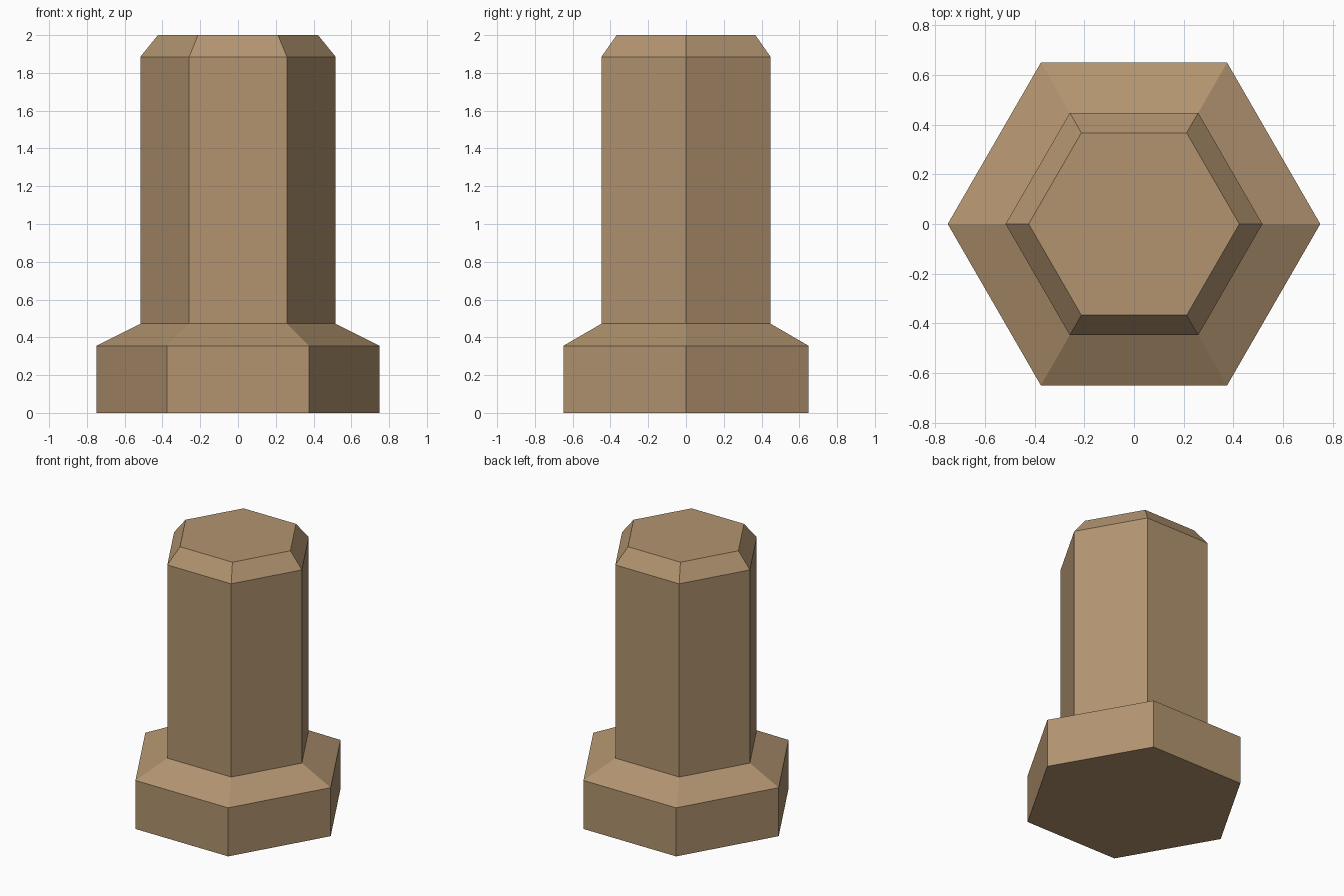
import bpy, bmesh
from math import cos, sin, tau

cube = bpy.data.objects.get("Cube")
if cube:
    bpy.data.objects.remove(cube, do_unlink=True)

# Single flat colour
tan = bpy.data.materials.new("warm_tan")
tan.use_nodes = True
colour = (0.445, 0.296, 0.162, 1.0)
tan.diffuse_color = colour
shader = next(n for n in tan.node_tree.nodes if n.type == 'BSDF_PRINCIPLED')
shader.inputs["Base Color"].default_value = colour
shader.inputs["Roughness"].default_value = 0.9

SIDES = 6


def hex_loft(name, profile):
    """Closed solid lofted through hexagon rings given as (radius, height)."""
    bm = bmesh.new()
    rings = [[bm.verts.new((r * cos(tau * i / SIDES), r * sin(tau * i / SIDES), z))
              for i in range(SIDES)] for r, z in profile]
    for low, high in zip(rings, rings[1:]):
        for i in range(SIDES):
            j = (i + 1) % SIDES
            bm.faces.new((low[i], low[j], high[j], high[i]))
    bm.faces.new(rings[0][::-1])
    bm.faces.new(rings[-1])
    bmesh.ops.recalc_face_normals(bm, faces=bm.faces)
    mesh = bpy.data.meshes.new(name)
    bm.to_mesh(mesh)
    bm.free()
    mesh.materials.append(tan)
    obj = bpy.data.objects.new(name, mesh)
    bpy.context.collection.objects.link(obj)
    return obj


# Wide foot, sloped shoulder, straight shaft and chamfered top in one solid
hex_loft("hexagonal_post", [
    (0.75, 0.0),
    (0.75, 0.355),
    (0.517, 0.472),
    (0.517, 1.885),
    (0.424, 2.0),
])
